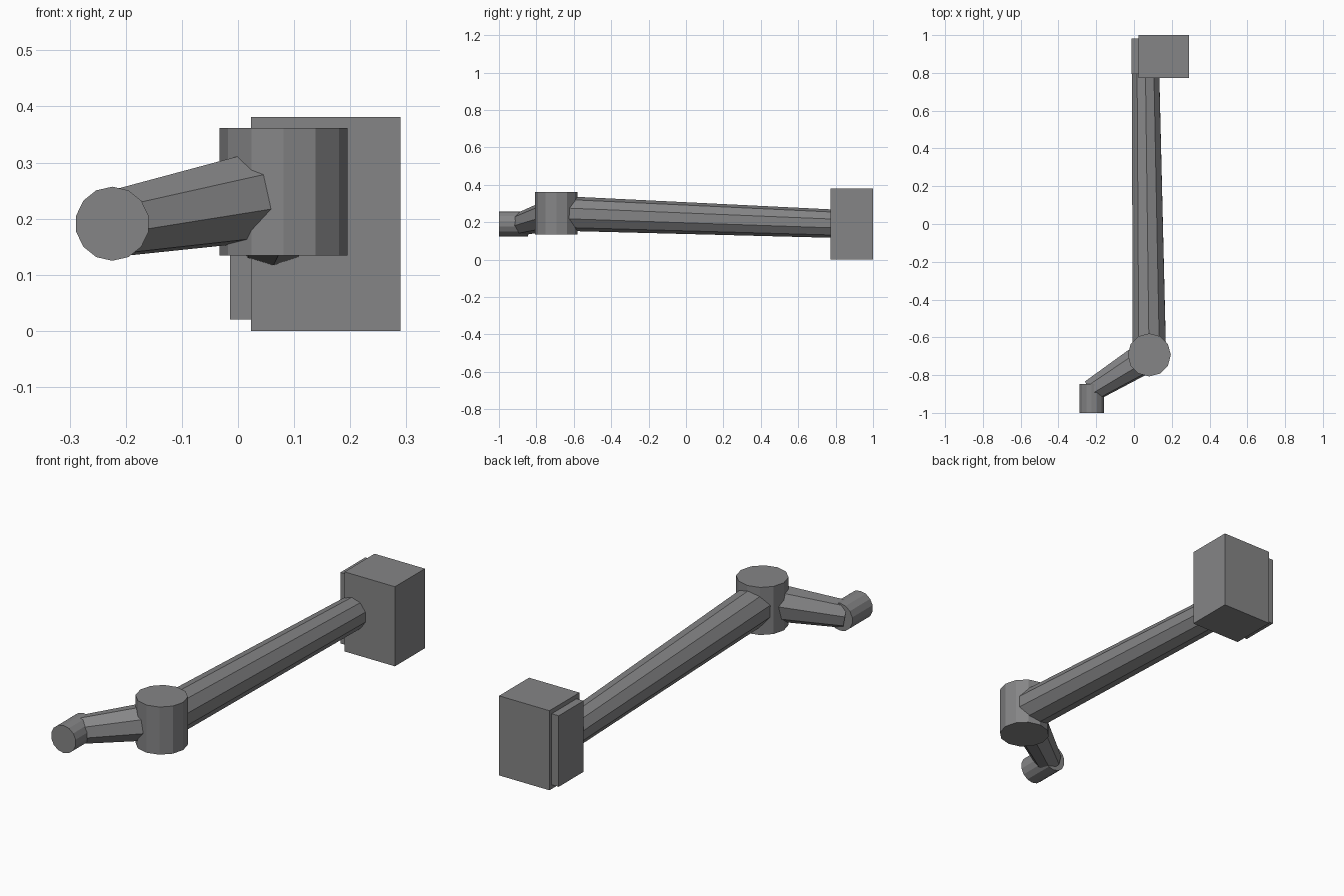
import bpy
from mathutils import Vector

if "Cube" in bpy.data.objects:
    bpy.data.objects.remove(bpy.data.objects["Cube"])

dark = bpy.data.materials.new("dark_grey")
dark.diffuse_color = (0.235, 0.235, 0.24, 1)
dark.use_nodes = True
dark.node_tree.nodes["Principled BSDF"].inputs["Base Color"].default_value = dark.diffuse_color


def rod(name, a, b, r1, r2, sides):
    """Faceted, optionally tapered cylinder between two points."""
    a, b = Vector(a), Vector(b)
    d = b - a
    bpy.ops.mesh.primitive_cone_add(vertices=sides, radius1=r1, radius2=r2,
                                    depth=d.length, location=(a + b) / 2)
    o = bpy.context.object
    o.name = name
    o.rotation_mode = 'QUATERNION'
    o.rotation_quaternion = Vector((0, 0, 1)).rotation_difference(d)
    o.data.materials.append(dark)


def box(name, lo, hi):
    """Axis-aligned box between two corners."""
    lo, hi = Vector(lo), Vector(hi)
    bpy.ops.mesh.primitive_cube_add(size=1, location=(lo + hi) / 2)
    o = bpy.context.object
    o.name = name
    o.scale = hi - lo
    o.data.materials.append(dark)


elbow = (0.081, -0.693, 0.248)

# Rear block with thin plate on its left side
box("rear_block", (0.023, 0.773, 0), (0.29, 1.0, 0.381))
box("side_plate", (-0.014, 0.795, 0.02), (0.03, 0.983, 0.36))

# Elbow joint and the two tapered arm segments
rod("elbow_joint", (0.081, -0.693, 0.134), (0.081, -0.693, 0.362), 0.114, 0.114, 12)
rod("long_arm", elbow, (0.061, 0.85, 0.190), 0.093, 0.075, 10)
rod("short_arm", (-0.225, -0.883, 0.191), elbow, 0.062, 0.088, 8)

# Wrist stub facing forward
rod("wrist_stub", (-0.224, -0.846, 0.191), (-0.224, -1.0, 0.191), 0.066, 0.066, 14)
